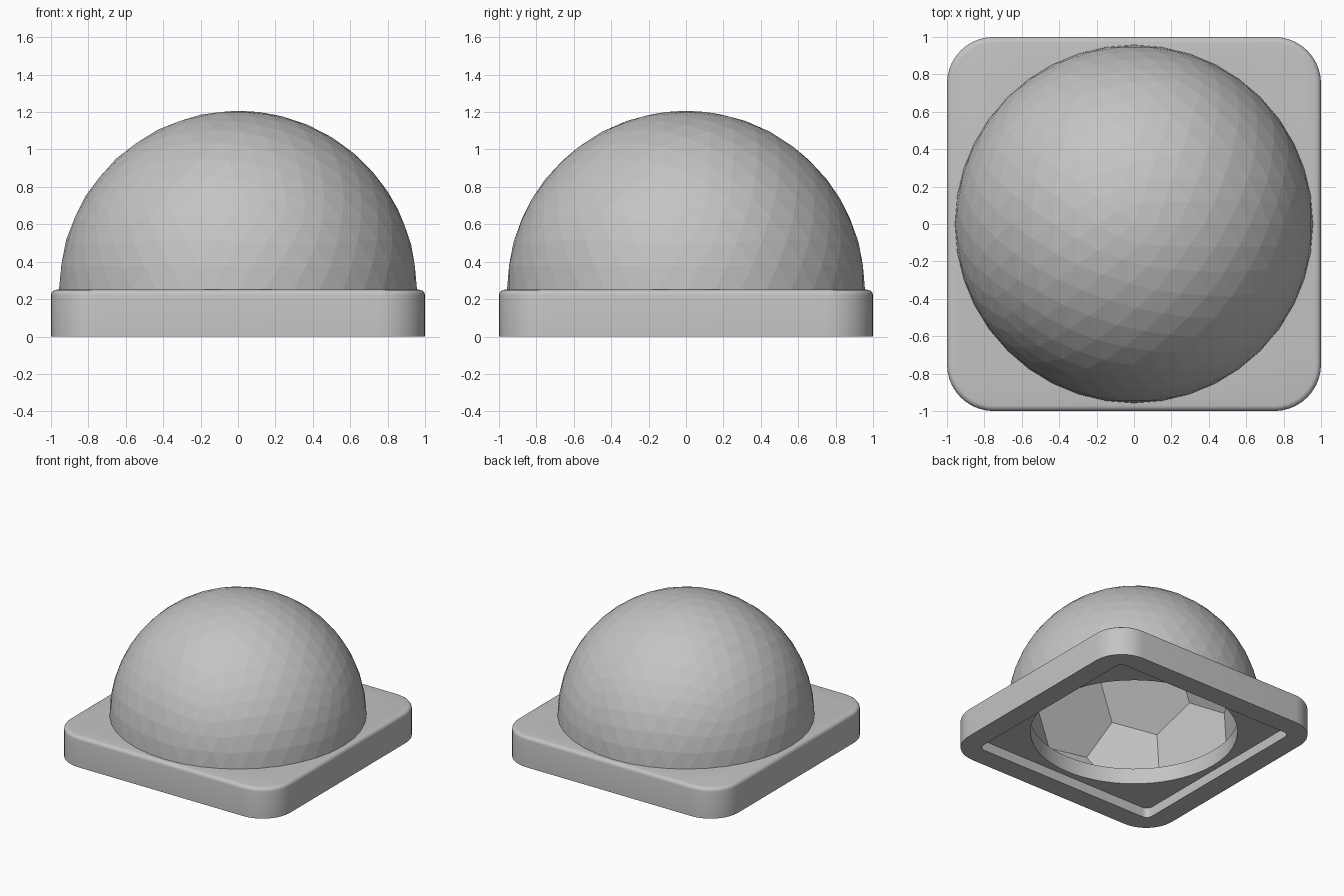
import bpy, bmesh, math
from mathutils import Matrix, Vector

default = bpy.data.objects.get("Cube")
if default:
    bpy.data.objects.remove(default, do_unlink=True)

grey = bpy.data.materials.new("plain_grey")
grey.use_nodes = True
colour = (0.55, 0.55, 0.55, 1)
grey.diffuse_color = colour
grey.node_tree.nodes["Principled BSDF"].inputs["Base Color"].default_value = colour

DOME_Z = 0.25


def make(name, bm):
    bmesh.ops.recalc_face_normals(bm, faces=bm.faces)
    mesh = bpy.data.meshes.new(name)
    bm.to_mesh(mesh)
    bm.free()
    mesh.materials.append(grey)
    obj = bpy.data.objects.new(name, mesh)
    bpy.context.collection.objects.link(obj)
    return obj


def rounded_slab(name, half, corner, z0, z1, edge=0):
    """Square slab with rounded corners and an optional soft top edge."""
    bm = bmesh.new()
    size = Matrix.Diagonal((2 * half, 2 * half, z1 - z0, 1))
    bmesh.ops.create_cube(bm, size=1, matrix=Matrix.Translation((0, 0, (z0 + z1) / 2)) @ size)
    upright = [e for e in bm.edges if abs(e.verts[0].co.z - e.verts[1].co.z) > 0.01]
    bmesh.ops.bevel(bm, geom=upright, offset=corner, segments=10, profile=0.5, affect='EDGES')
    if edge:
        rim = [e for e in bm.edges if all(v.co.z > z1 - 0.001 for v in e.verts)]
        bmesh.ops.bevel(bm, geom=rim, offset=edge, segments=4, profile=0.5, affect='EDGES')
    return make(name, bm)


def cut(obj, cutters):
    for c in cutters:
        mod = obj.modifiers.new("cut_" + c.name, 'BOOLEAN')
        mod.operation, mod.solver, mod.object = 'DIFFERENCE', 'EXACT', c
    dg = bpy.context.evaluated_depsgraph_get()
    mesh = bpy.data.meshes.new_from_object(obj.evaluated_get(dg))
    obj.modifiers.clear()
    obj.data = mesh


# Base plate
base = rounded_slab("base_plate", 1, 0.25, 0, DOME_Z, 0.03)

# Dome, closed just below the top of the plate
bm = bmesh.new()
bmesh.ops.create_icosphere(bm, subdivisions=4, radius=0.957,
                           matrix=Matrix.Translation((0, 0, DOME_Z)))
cutting = bmesh.ops.bisect_plane(bm, geom=bm.verts[:] + bm.edges[:] + bm.faces[:],
                                 plane_co=(0, 0, 0.2), plane_no=(0, 0, -1), clear_outer=True)
rim = [e for e in cutting["geom_cut"] if isinstance(e, bmesh.types.BMEdge)]
bmesh.ops.contextual_create(bm, geom=rim)
dome = make("dome", bm)

# Square recess and round bore underneath
recess = rounded_slab("recess_cutter", 0.83, 0.05, -0.1, 0.08)
bm = bmesh.new()
bmesh.ops.create_cone(bm, cap_ends=True, segments=64, radius1=0.78, radius2=0.78, depth=0.3,
                      matrix=Matrix.Translation((0, 0, 0.15)))
bore = make("bore_cutter", bm)

# Coarse cavity: a solid of hexagons and pentagons, one hexagon facing the front left
ico = bmesh.new()
bmesh.ops.create_icosphere(ico, subdivisions=1, radius=1)
ico.faces.ensure_lookup_table()
first = ico.faces[0]
a, b, c = (v.co for v in first.verts)
n = (a + b + c).normalized()
u = a.lerp(b, 1 / 3) - (a + b + c) / 3
u = (u - n * u.dot(n)).normalized()
tilt = math.radians(33)
n2 = Vector((math.cos(tilt) / math.sqrt(2), -math.cos(tilt) / math.sqrt(2), math.sin(tilt)))
u2 = -(Vector((0, 0, 1)) - n2 * n2.z).normalized()
source = Matrix((u, n.cross(u), n)).transposed()
target = Matrix((u2, n2.cross(u2), n2)).transposed()
turn = target @ source.transposed()
bm = bmesh.new()
for e in ico.edges:
    p, q = (v.co for v in e.verts)
    for t in (1 / 3, 2 / 3):
        corner = (turn @ p.lerp(q, t)).normalized() * 0.87
        bm.verts.new(corner + Vector((0, 0, DOME_Z)))
ico.free()
bmesh.ops.convex_hull(bm, input=bm.verts[:])
# Keep only the part above the bore
cutting = bmesh.ops.bisect_plane(bm, geom=bm.verts[:] + bm.edges[:] + bm.faces[:],
                                 plane_co=(0, 0, 0.21), plane_no=(0, 0, -1), clear_outer=True)
rim = [e for e in cutting["geom_cut"] if isinstance(e, bmesh.types.BMEdge)]
bmesh.ops.contextual_create(bm, geom=rim)
cavity = make("cavity_cutter", bm)

cut(base, [recess, bore, cavity])
cut(dome, [bore, cavity])
for helper in (recess, bore, cavity):
    bpy.data.objects.remove(helper, do_unlink=True)

# Soft shading on the plate only; the dome keeps its fine facets
bpy.ops.object.select_all(action='DESELECT')
base.select_set(True)
bpy.context.view_layer.objects.active = base
bpy.ops.object.shade_smooth_by_angle(angle=math.radians(30))
